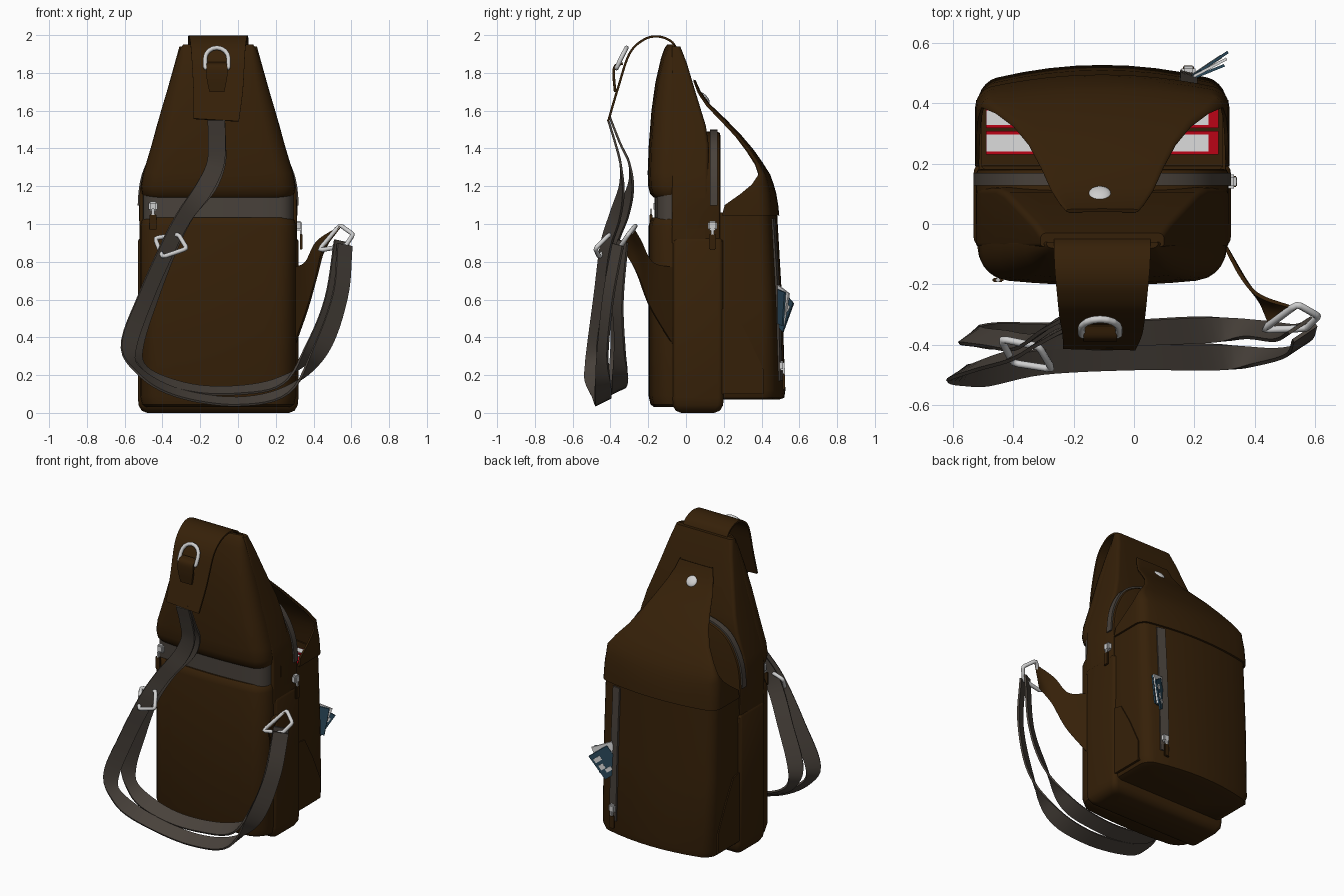
import bpy, bmesh, math
from mathutils import Vector as V, Euler

if "Cube" in bpy.data.objects:
    bpy.data.objects.remove(bpy.data.objects["Cube"])

CX = -0.105  # centre line of the bag


def material(name, r, g, b):
    m = bpy.data.materials.new(name)
    m.diffuse_color = (r, g, b, 1)
    m.use_nodes = True
    m.node_tree.nodes["Principled BSDF"].inputs["Base Color"].default_value = m.diffuse_color
    return m


BROWN = material("brown_leather", 0.036, 0.0145, 0.0025)
GREY = material("grey_webbing", 0.066, 0.054, 0.044)
SILVER = material("silver_metal", 0.62, 0.62, 0.62)
RED = material("red_cover", 0.50, 0.001, 0.008)
WHITE = material("white_paper", 0.72, 0.72, 0.72)
BLUE = material("blue_card", 0.025, 0.07, 0.11)


def finish(name, bm, mat, solid=0, angle=40):
    bmesh.ops.recalc_face_normals(bm, faces=bm.faces)
    me = bpy.data.meshes.new(name)
    bm.to_mesh(me)
    bm.free()
    me.materials.append(mat)
    ob = bpy.data.objects.new(name, me)
    bpy.context.collection.objects.link(ob)
    bpy.ops.object.select_all(action='DESELECT')
    ob.select_set(True)
    bpy.context.view_layer.objects.active = ob
    if solid:
        mod = ob.modifiers.new("thickness", 'SOLIDIFY')
        mod.thickness, mod.offset = solid, 0
        bpy.ops.object.modifier_apply(modifier=mod.name)
    bpy.ops.object.shade_smooth_by_angle(angle=math.radians(angle))
    return ob


def loft(name, rings, mat, closed=True, solid=0, angle=40):
    bm = bmesh.new()
    rows = [[bm.verts.new(p) for p in r] for r in rings]
    n = len(rows[0])
    for a, b in zip(rows, rows[1:]):
        for i in range(n if closed else n - 1):
            j = (i + 1) % n
            bm.faces.new((a[i], a[j], b[j], b[i]))
    if closed:
        bm.faces.new(rows[0][::-1])
        bm.faces.new(rows[-1])
    return finish(name, bm, mat, solid, angle)


def ring(z, hw, y0, y1, rf=0.03, rb=0.03, bf=0, bb=0):
    """Horizontal rounded rectangle; bf and bb bulge its front and back."""
    def corner(sx, y, r, a0):
        return [(sx * (hw - r) + r * math.cos(a0 + k * math.pi / 10),
                 y + r * math.sin(a0 + k * math.pi / 10)) for k in range(6)]
    q = math.pi / 2
    edge = [-1 + k / 4 for k in range(1, 8)]
    pts = corner(1, y0 + rf, rf, -q) + corner(1, y1 - rb, rb, 0)
    pts += [(-t * (hw - rb), y1) for t in edge]
    pts += corner(-1, y1 - rb, rb, q) + corner(-1, y0 + rf, rf, 2 * q)
    pts += [(t * (hw - rf), y0) for t in edge]
    mid, half, out = (y0 + y1) / 2, (y1 - y0) / 2, []
    for x, y in pts:
        w, c = (y - mid) / half, 1 - (x / hw) ** 2
        out.append(V((CX + x, y + c * (bb * max(w, 0) + bf * min(w, 0)), z)))
    return out


def smooth_path(pts, steps=6):
    pts = [V(p) for p in pts]
    e = [2 * pts[0] - pts[1]] + pts + [2 * pts[-1] - pts[-2]]
    out = []
    for a, b, c, d in zip(e, e[1:], e[2:], e[3:]):
        for k in range(steps):
            t = k / steps
            out.append(0.5 * (2 * b + (c - a) * t + (2 * a - 5 * b + 4 * c - d) * t * t
                              + (3 * b - a - 3 * c + d) * t ** 3))
    return out + [pts[-1]]


def ribbon(name, pts, widths, mat, thick=0.012, steps=6):
    """Flat band along a path; widths are half-width vectors, one per point."""
    c, w = smooth_path(pts, steps), smooth_path(widths, steps)
    rings = []
    for i, p in enumerate(c):
        t = (c[min(i + 1, len(c) - 1)] - c[max(i - 1, 0)]).normalized()
        s = (w[i] - t * w[i].dot(t)).normalized() * w[i].length
        n = t.cross(s).normalized() * thick / 2
        rings.append([p + s + n, p - s + n, p - s - n, p + s - n])
    return loft(name, rings, mat)


def box(name, size, loc, mat, rot=(0, 0, 0), bevel=0.0):
    bm = bmesh.new()
    bmesh.ops.create_cube(bm, size=1)
    m = Euler(rot).to_matrix()
    for v in bm.verts:
        v.co = V(v.co[i] * size[i] for i in range(3))
    if bevel:
        bmesh.ops.bevel(bm, geom=bm.edges[:], offset=bevel, segments=2, affect='EDGES')
    for v in bm.verts:
        v.co = m @ v.co + V(loc)
    return finish(name, bm, mat)


def metal_loop(name, pts, radius=0.012):
    """Closed wire loop with softened corners."""
    pts = [V(p) for p in pts]
    soft = []
    for i, p in enumerate(pts):
        nxt = pts[(i + 1) % len(pts)]
        soft += [p.lerp(pts[i - 1], 0.15), p.lerp((pts[i - 1] + nxt) / 2, 0.06), p.lerp(nxt, 0.15)]
    cu = bpy.data.curves.new(name, 'CURVE')
    cu.dimensions, cu.bevel_depth, cu.bevel_resolution = '3D', radius, 2
    sp = cu.splines.new('POLY')
    sp.points.add(len(soft) - 1)
    for q, p in zip(sp.points, soft):
        q.co = (*p, 1)
    sp.use_cyclic_u = True
    cu.materials.append(SILVER)
    ob = bpy.data.objects.new(name, cu)
    bpy.context.collection.objects.link(ob)
    bpy.ops.object.select_all(action='DESELECT')
    ob.select_set(True)
    bpy.context.view_layer.objects.active = ob
    bpy.ops.object.convert(target='MESH')


def zip_pull(name, x, y, z, tab, side=False):
    """Slider with a hanging tab; tab is the tab's outward shift."""
    def sz(a, b, c):
        return (b, a, c) if side else (a, b, c)
    tx, ty = (x + tab, y) if side else (x, y + tab)
    box(name + "_slider", sz(0.046, 0.034, 0.05), (x, y, z), SILVER, bevel=0.008)
    box(name + "_link", sz(0.016, 0.012, 0.045), (tx, ty, z - 0.035), SILVER, bevel=0.003)
    box(name + "_tab", sz(0.036, 0.014, 0.085), (tx, ty, z - 0.085), BROWN, bevel=0.004)


# main body: wide base and tapering upper slab
loft("main_body_base", [ring(z, 0.425 - i, -0.075 + i, 0.2 - i) for z, i in
                        ((0, 0.05), (0.012, 0.02), (0.04, 0.004), (0.08, 0), (0.91, 0), (0.922, 0.008))], BROWN)
loft("main_body_upper", [ring(z, hw, -0.075, y1, 0.012, 0.02) for z, hw, y1 in
                         ((0.9, 0.418, 0.12), (1.18, 0.415, 0.12), (1.26, 0.4, 0.12), (1.42, 0.352, 0.12),
                          (1.52, 0.325, 0.105), (1.7, 0.272, 0.05), (1.85, 0.23, 0.005), (1.94, 0.205, -0.03))],
     BROWN, angle=60)

# arched zipped compartment
half = smooth_path([(0.416, 0, 0.88), (0.416, 0, 1.13), (0.388, 0, 1.28), (0.31, 0, 1.41), (0.18, 0, 1.475), (0, 0, 1.49)])
arch = half + [V((-p.x, 0, p.z)) for p in half[-2::-1]]
loft("arched_compartment", [[V((CX + p.x * s, y, 1 + (p.z - 1) * s)) for p in arch]
                            for y, s in ((0, 1), (0.165, 1), (0.178, 0.985), (0.182, 0.96))], BROWN)
ribbon("arch_zip", [(CX + p.x * 1.004, 0.148, p.z + 0.003) for p in arch[5:-5]],
       [(0, 0.02, 0)] * len(arch[5:-5]), GREY, 0.014, 1)
zip_pull("side_zip", 0.322, 0.14, 0.99, 0.012, True)

# padded front panel in two halves with a zip between them
loft("front_panel_lower", [ring(z, 0.412 - i, -0.17 + i, -0.06, 0.09, 0.01, 0.028) for z, i in
                           ((0.03, 0.03), (0.045, 0.01), (0.09, 0), (0.99, 0), (1.02, 0.008), (1.035, 0.02))], BROWN)
loft("front_zip_band", [ring(z, 0.398, -0.146, -0.06, 0.07, 0.01, 0.022) for z in (1.02, 1.165)], GREY)
loft("front_panel_upper", [ring(z, hw, y0, -0.06, min(0.085, -0.75 * (y0 + 0.06)), 0.005, 0.025) for z, hw, y0 in
                           ((1.14, 0.385, -0.145), (1.16, 0.402, -0.165), (1.2, 0.408, -0.175), (1.27, 0.396, -0.178),
                            (1.42, 0.352, -0.172), (1.6, 0.302, -0.158), (1.75, 0.257, -0.137), (1.88, 0.217, -0.107),
                            (1.93, 0.2, -0.089), (1.95, 0.185, -0.075))], BROWN)
zip_pull("front_zip", -0.45, -0.155, 1.095, -0.03)

# large open-topped back pocket
loft("back_pocket", [ring(z, hw, y0, y1, 0.012, r, 0, b) for z, hw, y0, y1, r, b in
                     ((0.07, 0.37, 0.18, 0.43, 0.05, 0.06), (0.08, 0.395, 0.175, 0.46, 0.06, 0.06),
                      (0.12, 0.41, 0.17, 0.468, 0.06, 0.058), (0.6, 0.411, 0.17, 0.454, 0.055, 0.055),
                      (1.06, 0.408, 0.17, 0.432, 0.05, 0.05), (1.06, 0.398, 0.182, 0.422, 0.045, 0.05),
                      (0.92, 0.398, 0.182, 0.422, 0.045, 0.05))], BROWN)

# slanted slip pockets on both sides
for s, side in ((1, "right"), (-1, "left")):
    outline = [(0.19, 0.10), (0.19, 0.55), (0.25, 0.54), (0.33, 0.4), (0.41, 0.23), (0.41, 0.10)]
    loft("slip_pocket_" + side, [[V((CX + s * x, y, z)) for y, z in outline] for x in (0.40, 0.418)], BROWN)

# pocket flap: wraps the pocket, then narrows up to the snap button
rows = []
for z, w, ys, yb, b in ((1.045, 0.414, 0.19, 0.438, 0.05), (1.1, 0.413, 0.205, 0.434, 0.048),
                        (1.16, 0.41, 0.29, 0.43, 0.042), (1.21, 0.405, 0.35, 0.423, 0.035),
                        (1.26, 0.395, 0.385, 0.41, 0.03), (1.32, 0.35, 0.365, 0.38, 0.022),
                        (1.39, 0.29, 0.32, 0.335, 0.018), (1.47, 0.24, 0.26, 0.27, 0.015),
                        (1.55, 0.2, 0.185, 0.195, 0.012), (1.63, 0.165, 0.108, 0.115, 0.008),
                        (1.7, 0.135, 0.062, 0.068, 0.004), (1.76, 0.115, 0.04, 0.043, 0.002)):
    r = min(0.05, yb - ys)
    right = [(w, ys + (yb - r - ys) * k / 3) for k in range(3)]
    right += [(w - r + r * math.cos(k * math.pi / 10), yb - r + r * math.sin(k * math.pi / 10)) for k in range(6)]
    right += [((w - r) * (1 - k / 6), yb) for k in range(1, 7)]
    right = [(x, y + b * (1 - (x / w) ** 2) * (y - ys) / (yb - ys)) for x, y in right]
    rows.append([V((CX + x, y, z)) for x, y in right] + [V((CX - x, y, z)) for x, y in right[-2::-1]])
loft("pocket_flap", rows, BROWN, closed=False, solid=0.012, angle=50)

# snap button
bm = bmesh.new()
bmesh.ops.create_uvsphere(bm, u_segments=20, v_segments=10, radius=0.038)
tilt = Euler((math.radians(-48), 0, 0)).to_matrix()
for v in bm.verts:
    v.co = tilt @ V((v.co.x, v.co.y, v.co.z * 0.4)) + V((-0.113, 0.098, 1.667))
finish("snap_button", bm, SILVER)

# two books standing in the pocket
for i, (y, t) in enumerate(((0.268, 0.078), (0.352, 0.07))):
    box("book_cover_%d" % (i + 1), (0.77, t, 0.2), (CX, y, 0.96), RED)
    box("book_pages_%d" % (i + 1), (0.735, t - 0.022, 0.2), (CX - 0.016, y, 0.964), WHITE)

# vertical zip on the back pocket with cards sticking out
ribbon("back_zip", [(0.18, 0.498, 0.17), (0.18, 0.486, 0.6), (0.18, 0.461, 1.03)],
       [(0.028, -0.006, 0)] * 3, GREY, 0.014)
zip_pull("back_zip", 0.18, 0.505, 0.25, 0.012)
for i, (a, tilt_y, z, m) in enumerate(((22, 10, 0.56, BLUE), (28, 20, 0.57, WHITE), (34, 33, 0.54, BLUE))):
    box("card_%d" % (i + 1), (0.13, 0.009, 0.18), (0.225, 0.495 + 0.008 * i, z), m,
        (0, math.radians(tilt_y), math.radians(a)))
turn = Euler((0, math.radians(33), math.radians(34))).to_matrix()
for i, (x, z, w, h) in enumerate(((0.03, 0.045, 0.045, 0.03), (0.035, -0.01, 0.03, 0.035), (0.01, -0.045, 0.04, 0.025))):
    box("card_patch_%d" % (i + 1), (w, 0.013, h), V((0.225, 0.511, 0.54)) + turn @ V((x, 0, z)), WHITE,
        (0, math.radians(33), math.radians(34)))

# top flap folding forward over the bag, with ring and tab
ribbon("top_flap", [(CX, -0.045, 1.92), (CX, -0.08, 1.968), (CX, -0.15, 1.993), (CX, -0.225, 1.975),
                    (CX, -0.3, 1.9), (CX, -0.36, 1.72), (CX - 0.01, -0.41, 1.55)],
       [(0.16, 0, 0), (0.16, 0, 0), (0.157, 0, 0), (0.15, 0, 0), (0.142, 0, 0), (0.132, 0, 0), (0.12, 0, 0)], BROWN)
metal_loop("top_ring", [(-0.112 + 0.062 * math.cos(a), -0.345 + 0.03 * math.sin(a), 1.875 + 0.058 * math.sin(a))
                        for a in [math.pi * k / 8 for k in range(9)]] + [(-0.174, -0.368, 1.825), (-0.05, -0.368, 1.825)])
ribbon("top_ring_tab", [(-0.112, -0.335, 1.85), (-0.112, -0.376, 1.835), (-0.112, -0.382, 1.78), (-0.112, -0.375, 1.70)],
       [(0.055, 0, 0), (0.055, 0, 0), (0.055, 0, 0), (0.04, 0, 0)], BROWN, 0.014)

# side wing that carries the lower strap ring
up = smooth_path([(0.30, -0.07, 0.77), (0.36, -0.18, 0.80), (0.42, -0.24, 0.91), (0.54, -0.28, 0.985)])
low = smooth_path([(0.30, -0.07, 0.36), (0.37, -0.19, 0.56), (0.42, -0.26, 0.74), (0.45, -0.335, 0.87)])
loft("side_wing", [[a.lerp(b, k / 4) for k in range(5)] for a, b in zip(up, low)], BROWN, closed=False, solid=0.012)
metal_loop("side_ring", [(0.54, -0.265, 0.995), (0.61, -0.305, 0.945), (0.57, -0.345, 0.885), (0.425, -0.35, 0.86)])

# webbing strap: two layers from the top flap through the buckle round to the side ring
SIDE, LOW, LEFT, TOP = (0.038, 0.025, -0.012), (0, 0.041, 0.02), (0.036, 0.024, -0.016), (0.046, 0, 0)
BEND = (0.045, 0.01, -0.01)
ribbon("strap_inner", [(0.55, -0.335, 0.91), (0.50, -0.36, 0.6), (0.40, -0.35, 0.35), (0.23, -0.35, 0.17),
                       (0, -0.36, 0.12), (-0.25, -0.37, 0.13), (-0.47, -0.37, 0.21), (-0.54, -0.37, 0.36),
                       (-0.46, -0.38, 0.62), (-0.36, -0.39, 0.88), (-0.27, -0.33, 1.06), (-0.16, -0.29, 1.2),
                       (-0.112, -0.3, 1.32), (-0.11, -0.35, 1.43), (-0.115, -0.405, 1.57)],
       [SIDE, SIDE, SIDE, LOW, LOW, LOW, LOW, LEFT, LEFT, LEFT, LEFT, BEND, TOP, TOP, TOP], GREY)
ribbon("strap_outer", [(0.565, -0.36, 0.89), (0.54, -0.41, 0.62), (0.435, -0.44, 0.33), (0.26, -0.44, 0.12),
                       (0, -0.44, 0.06), (-0.3, -0.455, 0.1), (-0.5, -0.495, 0.2), (-0.58, -0.495, 0.34),
                       (-0.49, -0.46, 0.61), (-0.37, -0.425, 0.88), (-0.285, -0.375, 1.04), (-0.185, -0.34, 1.18),
                       (-0.122, -0.345, 1.31), (-0.112, -0.375, 1.43), (-0.115, -0.412, 1.55)],
       [SIDE, SIDE, SIDE, LOW, LOW, LOW, LOW, LEFT, LEFT, LEFT, LEFT, BEND, TOP, TOP, TOP], GREY)
metal_loop("strap_buckle", [(-0.44, -0.38, 0.925), (-0.315, -0.405, 0.945), (-0.27, -0.48, 0.87), (-0.4, -0.46, 0.825)])
